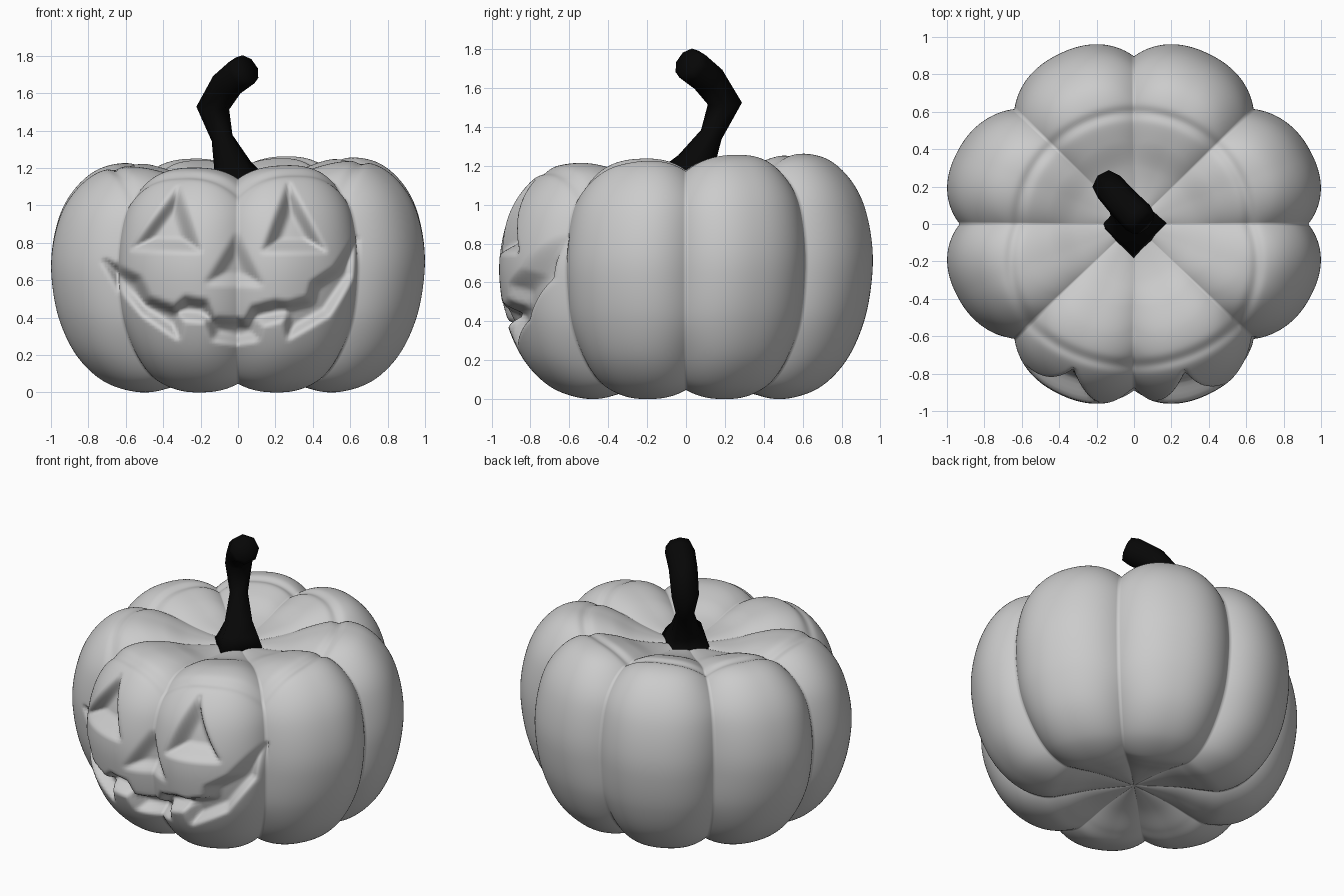
import bpy, bmesh, math
from mathutils import Vector
from mathutils.geometry import intersect_point_line

if "Cube" in bpy.data.objects:
    bpy.data.objects.remove(bpy.data.objects["Cube"])

LOBES, SEGS, STEPS = 8, 400, 12

# Vertical profiles (radius, height) along a rib crest and along a groove
CREST = [(0, .11), (.25, .07), (.42, .02), (.55, .002), (.72, .06), (.86, .2), (.95, .4),
         (.99, .62), (.985, .8), (.94, .98), (.86, 1.115), (.75, 1.205), (.61, 1.232),
         (.45, 1.2), (.3, 1.14), (.15, 1.11), (0, 1.1)]
GROOVE = [(0, .11), (.25, .09), (.42, .06), (.53, .05), (.65, .1), (.76, .22), (.85, .4),
          (.885, .62), (.88, .8), (.84, .97), (.765, 1.08), (.66, 1.15), (.55, 1.165),
          (.43, 1.15), (.3, 1.12), (.15, 1.1), (0, 1.1)]

# Face openings as (x, z) outlines, then depth and softness
LEFT_EYE = [(-.56, .77), (-.32, 1.09), (-.21, .76)]
RIGHT_EYE = [(.14, .76), (.27, 1.11), (.46, .76)]
NOSE = [(-.16, .59), (-.01, .83), (.12, .58)]
MOUTH = [(-.71, .7), (-.53, .61), (-.48, .5), (-.34, .45), (-.28, .5), (-.17, .48),
         (-.13, .39), (.04, .38), (.08, .45), (.2, .48), (.27, .47), (.38, .5), (.4, .58),
         (.52, .66), (.63, .82), (.61, .62), (.48, .42), (.27, .3), (.25, .4), (.12, .37),
         (.1, .29), (0, .27), (-.13, .29), (-.17, .39), (-.3, .4), (-.32, .3), (-.5, .42),
         (-.63, .56)]
OPENINGS = [(LEFT_EYE, .11, .07), (RIGHT_EYE, .11, .07), (NOSE, .06, .06), (MOUTH, .1, .045)]
LIP = .025  # rounding outside each opening


def smooth_path(points):
    """Catmull-Rom samples through 2D points."""
    pts = [Vector(p) for p in points]
    out = []
    for i in range(len(pts) - 1):
        a, b, c = pts[max(i - 1, 0)], pts[i], pts[i + 1]
        d = pts[min(i + 2, len(pts) - 1)]
        for k in range(STEPS):
            t = k / STEPS
            out.append(.5 * (2 * b + (c - a) * t + (2 * a - 5 * b + 4 * c - d) * t * t
                             + (3 * b - a - 3 * c + d) * t ** 3))
    return out + [pts[-1]]


def signed_distance(x, z, poly):
    """Distance to the outline, positive inside."""
    inside, best, p = False, 9.0, Vector((x, z))
    for (x1, z1), (x2, z2) in zip(poly, poly[1:] + poly[:1]):
        if (z1 > z) != (z2 > z) and x < (x2 - x1) * (z - z1) / (z2 - z1) + x1:
            inside = not inside
        a, b = Vector((x1, z1)), Vector((x2, z2))
        t = intersect_point_line(p, a, b)[1]
        best = min(best, (a.lerp(b, min(max(t, 0), 1)) - p).length)
    return best if inside else -best


def carve(x, z):
    """Soft-edged recess depth at a point of the face."""
    depth_here = 0.0
    for poly, depth, soft in OPENINGS:
        s = (signed_distance(x, z, poly) + LIP) / (soft + LIP)
        s = min(max(s, 0), 1)
        depth_here = max(depth_here, depth * s * s * (3 - 2 * s))
    return depth_here


def loft(name, rings, start, end):
    """Skin closed rings; start and end are pole points."""
    bm = bmesh.new()
    loops = [[bm.verts.new(p) for p in ring] for ring in rings]
    n = len(loops[0])
    lo, hi = bm.verts.new(start), bm.verts.new(end)
    for j in range(n):
        k = (j + 1) % n
        bm.faces.new((lo, loops[0][k], loops[0][j]))
        bm.faces.new((hi, loops[-1][j], loops[-1][k]))
        for a, b in zip(loops, loops[1:]):
            bm.faces.new((a[j], a[k], b[k], b[j]))
    bmesh.ops.recalc_face_normals(bm, faces=bm.faces)
    for f in bm.faces:
        f.smooth = True
    mesh = bpy.data.meshes.new(name)
    bm.to_mesh(mesh)
    bm.free()
    obj = bpy.data.objects.new(name, mesh)
    bpy.context.collection.objects.link(obj)
    return obj


# Ribbed body with carved face
crest, groove = smooth_path(CREST), smooth_path(GROOVE)
rings = []
for i in range(1, len(crest) - 1):
    ring = []
    for j in range(SEGS):
        ang = 2 * math.pi * j / SEGS
        u = (j * LOBES / SEGS) % 1
        r, z = groove[i].lerp(crest[i], 1 - abs(2 * u - 1) ** 2.5)
        r *= 1 - .03 * math.sin(2 * ang) ** 2  # slimmer on the diagonals
        x, y = 1.05 * r * math.cos(ang), 1.01 * r * math.sin(ang)
        if z > 1:  # shallow crease around the lid
            lid = .59 + .16 * min(1, 1.4 * max(0, -math.sin(ang)))
            z -= .015 * math.exp(-((r - lid) / .03) ** 2)
        z += (.035 * y + .02 * x) * max(z, 0)  # slight lean of the top
        if y < -.3 and .2 < z < 1.15:
            y += carve(x, z)
        ring.append((x, y, z))
    rings.append(ring)
loft("pumpkin_body", rings, (0, 0, CREST[0][1]), (0, 0, CREST[-1][1]))

# Crooked stem: centre, radius, how diamond-shaped the section is
STEM = [((0, 0, 1.08), .19, .72), ((-.01, .01, 1.13), .155, .75), ((-.03, .05, 1.21), .1, .85),
        ((-.085, .13, 1.36), .058, .95), ((-.135, .2, 1.52), .088, .95),
        ((-.06, .115, 1.645), .088, 1), ((.02, .035, 1.71), .092, 1),
        ((.05, .005, 1.732), .08, 1)]
centres = [Vector(s[0]) for s in STEM]
stem_rings = []
for i, (c, rad, diamond) in enumerate(STEM):
    tangent = centres[min(i + 1, len(STEM) - 1)] - centres[max(i - 1, 0)]
    if i == 0:
        tangent = Vector((0, 0, 1))
    turn = Vector((0, 0, 1)).rotation_difference(tangent)
    stem_rings.append([
        centres[i] + turn @ Vector((math.cos(k * math.pi / 4), math.sin(k * math.pi / 4), 0))
        * rad * (diamond if k % 2 else 1) for k in range(8)])
stem = loft("stem", stem_rings, centres[0], centres[-1])
black = bpy.data.materials.new("stem_black")
black.diffuse_color = (.002, .002, .002, 1)
black.use_nodes = True
black.node_tree.nodes["Principled BSDF"].inputs["Base Color"].default_value = black.diffuse_color
stem.data.materials.append(black)
